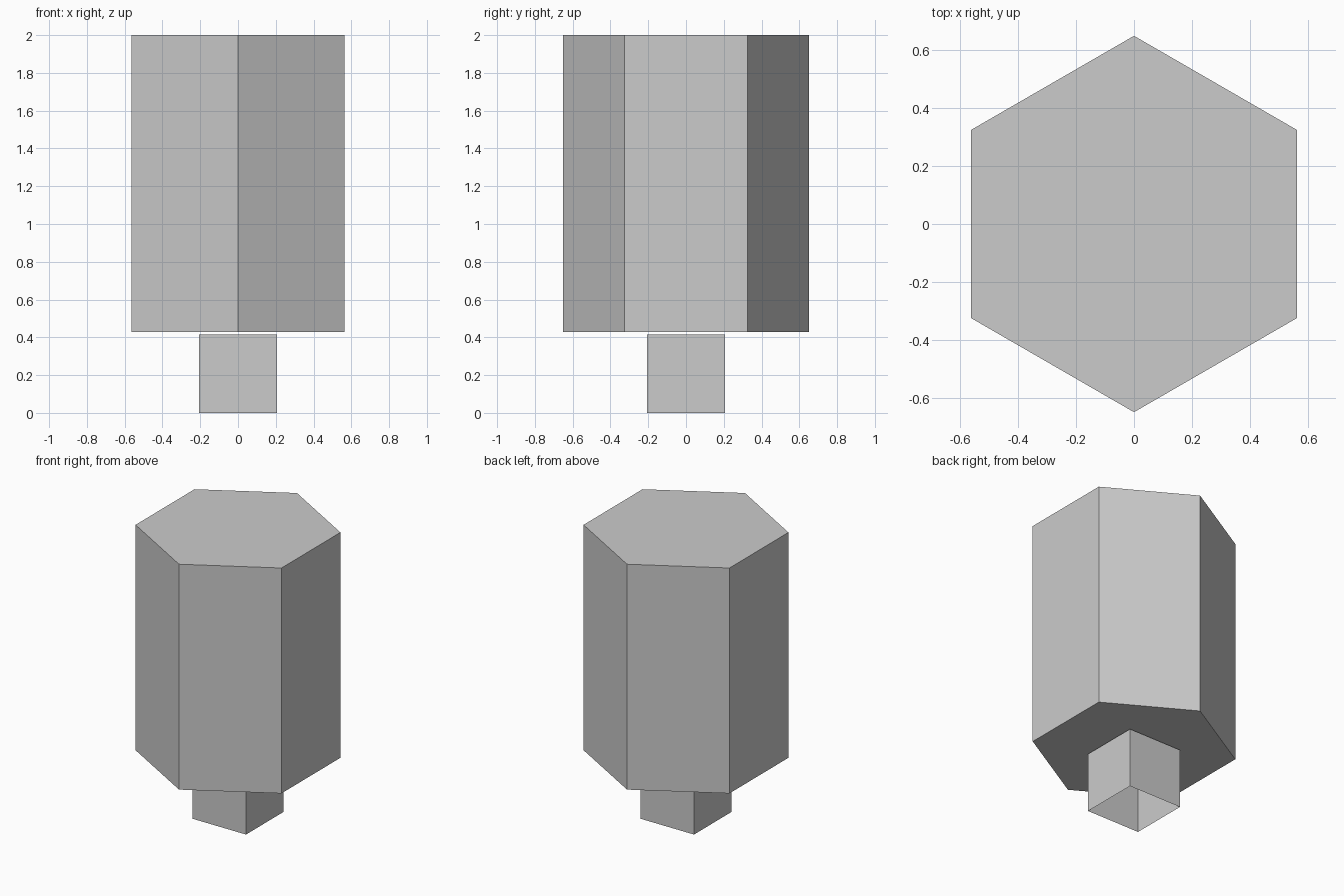
import bpy
import bmesh
import math

default = bpy.data.objects.get("Cube")
if default:
    bpy.data.objects.remove(default, do_unlink=True)

# Single plain grey
grey = bpy.data.materials.new("plain_grey")
grey.use_nodes = True
colour = (0.6, 0.6, 0.6, 1)
grey.diffuse_color = colour
grey.node_tree.nodes["Principled BSDF"].inputs["Base Color"].default_value = colour


def prism(name, sides, radius, z0, z1, turn, open_bottom=False):
    """Upright flat-shaded prism, optionally without its lower face."""
    bm = bmesh.new()
    ring = [turn + i * math.tau / sides for i in range(sides)]
    base = bm.faces.new([bm.verts.new((radius * math.cos(a), radius * math.sin(a), z0))
                         for a in ring])
    top = bmesh.ops.extrude_face_region(bm, geom=[base], use_keep_orig=True)["geom"]
    for v in top:
        if isinstance(v, bmesh.types.BMVert):
            v.co.z = z1
    bmesh.ops.recalc_face_normals(bm, faces=bm.faces)
    if open_bottom:
        low = [f for f in bm.faces if all(v.co.z < z0 + 0.001 for v in f.verts)]
        bmesh.ops.delete(bm, geom=low, context='FACES_ONLY')
    mesh = bpy.data.meshes.new(name)
    bm.to_mesh(mesh)
    bm.free()
    mesh.materials.append(grey)
    obj = bpy.data.objects.new(name, mesh)
    bpy.context.collection.objects.link(obj)
    return obj


# Large six-sided head, corners at front and back
prism("hexagonal_head", 6, 0.65, 0.428, 2.0, math.pi / 2)

# Small square foot, hollow from below, just clear of the head
prism("square_foot", 4, 0.206 * math.sqrt(2), 0.0, 0.416, math.pi / 4, open_bottom=True)
